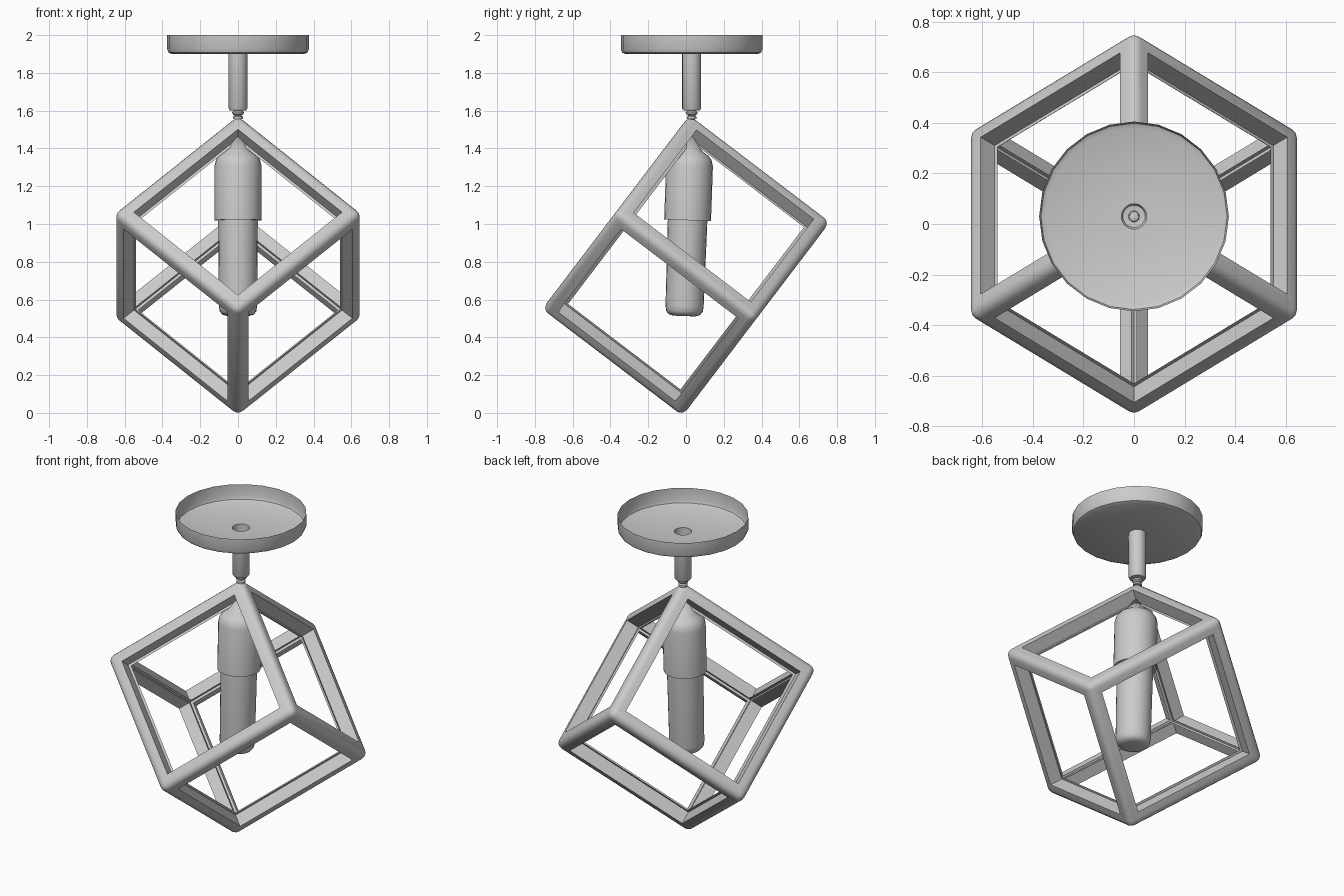
import bpy, bmesh, math
from mathutils import Matrix, Vector

if "Cube" in bpy.data.objects:
    bpy.data.objects.remove(bpy.data.objects["Cube"])

TILT = Matrix.Translation((0, 0, 0.78)) @ Matrix.Rotation(math.radians(-2), 4, 'X')


def finish(bm, name, matrix, angle=35):
    mesh = bpy.data.meshes.new(name)
    bm.to_mesh(mesh)
    bm.free()
    mesh.transform(matrix)
    obj = bpy.data.objects.new(name, mesh)
    bpy.context.collection.objects.link(obj)
    bpy.ops.object.select_all(action='DESELECT')
    obj.select_set(True)
    bpy.context.view_layer.objects.active = obj
    bpy.ops.object.shade_smooth_by_angle(angle=math.radians(angle))
    return obj


def lathe(name, profile, matrix, sides=24):
    bm = bmesh.new()
    verts = [bm.verts.new((r, 0, z)) for r, z in profile]
    edges = [bm.edges.new(p) for p in zip(verts, verts[1:])]
    bmesh.ops.spin(bm, geom=verts + edges, axis=(0, 0, 1), cent=(0, 0, 0),
                   angle=2 * math.pi, steps=sides)
    bmesh.ops.remove_doubles(bm, verts=bm.verts, dist=0.0005)
    bmesh.ops.recalc_face_normals(bm, faces=bm.faces)
    return finish(bm, name, matrix)


# Cube cage: rounded outside, square windows, standing on one corner
SIZE, ROUND, BAR = 0.934, 0.04, 0.093
bm = bmesh.new()
bmesh.ops.create_cube(bm, size=SIZE)
bmesh.ops.bevel(bm, geom=bm.edges[:], offset=ROUND, segments=4, profile=0.5,
                affect='EDGES')
bm.normal_update()
panels = [f for f in bm.faces if f.calc_area() > 0.3]
bmesh.ops.inset_individual(bm, faces=panels, thickness=BAR - ROUND)
windows = bmesh.ops.extrude_discrete_faces(bm, faces=panels)['faces']
for f in windows:
    f.normal_update()
    bmesh.ops.translate(bm, verts=f.verts, vec=-f.normal * BAR)
bmesh.ops.delete(bm, geom=windows, context='FACES_ONLY')
bmesh.ops.remove_doubles(bm, verts=bm.verts, dist=0.001)
bmesh.ops.recalc_face_normals(bm, faces=bm.faces)
a, b, c, d = math.sqrt(2 / 3), math.sqrt(1 / 2), math.sqrt(1 / 6), math.sqrt(1 / 3)
corner = Matrix(((0, b, -b), (a, -c, -c), (-d, -d, -d))).to_4x4()
finish(bm, "cube_cage", TILT @ corner)

# Lamp socket with conical top, and the tube bulb, both tilted with the cage
lathe("lamp_socket", [(0, 0.705), (0.068, 0.605), (0.098, 0.585), (0.116, 0.562),
                      (0.124, 0.53), (0.124, 0.24), (0, 0.24)], TILT)
lathe("tube_bulb", [(0.105, 0.26), (0.101, -0.215), (0.097, -0.243),
                    (0.083, -0.26), (0.06, -0.267), (0, -0.268)], TILT)

# Ceiling canopy (open on top) running into the hollow stem
place = Matrix.Translation((0, 0.03, 0))
lathe("ceiling_canopy_and_stem",
      [(0.375, 2.0), (0.375, 1.925), (0.368, 1.908), (0.35, 1.9), (0.05, 1.9),
       (0.05, 1.612), (0.044, 1.602), (0.022, 1.6)], place)

# Swivel joint between stem and cage
lathe("swivel_joint", [(0.018, 1.605), (0.022, 1.6), (0.032, 1.592), (0.03, 1.583),
                       (0.018, 1.575), (0.026, 1.568), (0.026, 1.557), (0, 1.55)],
      place)
